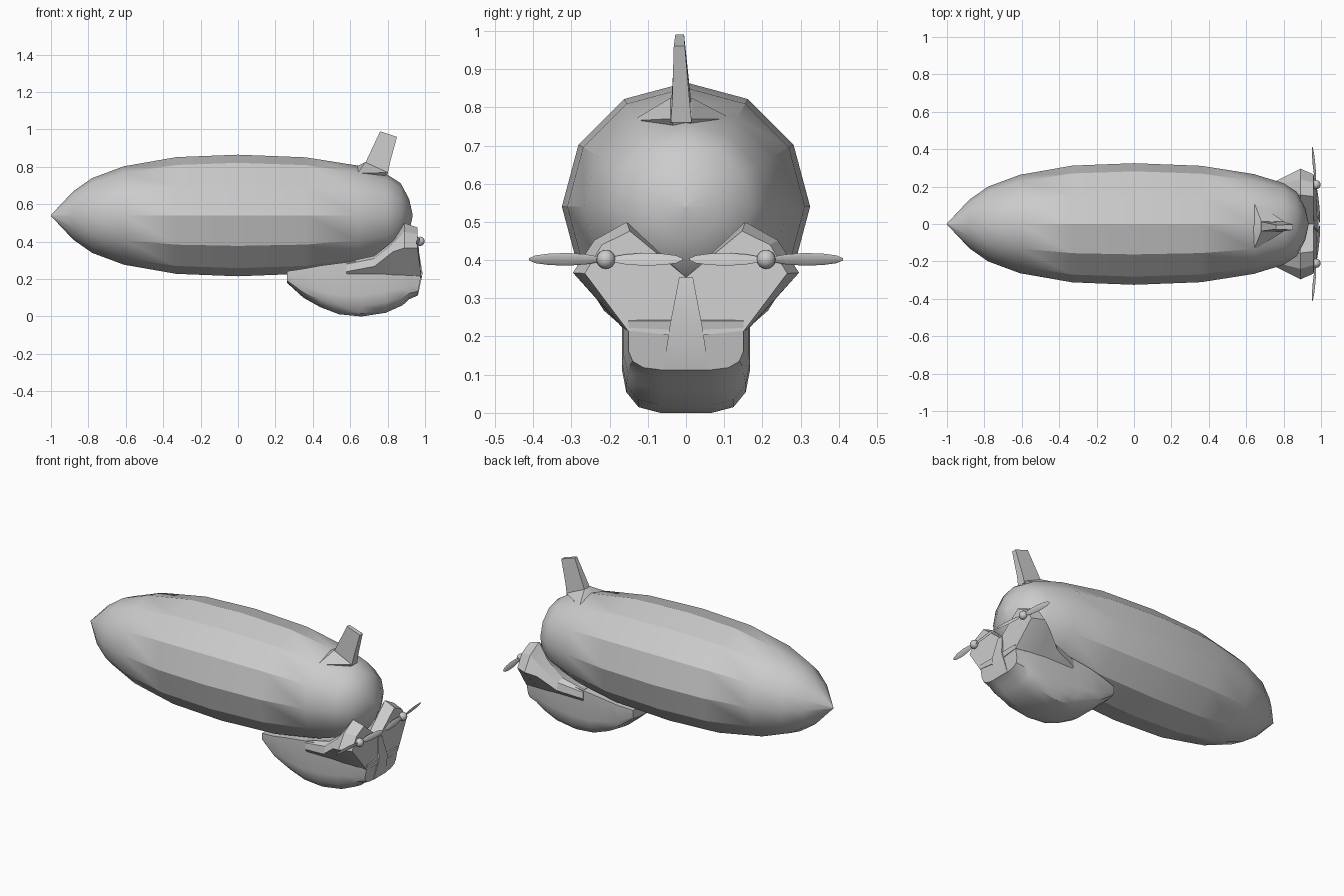
import bpy, bmesh
from math import sin, cos, pi, radians
from mathutils import Matrix, Vector

if "Cube" in bpy.data.objects:
    bpy.data.objects.remove(bpy.data.objects["Cube"])


def finish(name, bm, angle=30, mirror=False):
    bmesh.ops.remove_doubles(bm, verts=bm.verts, dist=1e-5)
    bmesh.ops.recalc_face_normals(bm, faces=bm.faces)
    mesh = bpy.data.meshes.new(name)
    bm.to_mesh(mesh)
    bm.free()
    ob = bpy.data.objects.new(name, mesh)
    bpy.context.collection.objects.link(ob)
    bpy.ops.object.select_all(action='DESELECT')
    ob.select_set(True)
    bpy.context.view_layer.objects.active = ob
    bpy.ops.object.shade_smooth_by_angle(angle=radians(angle))
    if mirror:
        m = ob.modifiers.new("mirror", 'MIRROR')
        m.use_axis = (False, True, False)
    return ob


def loft(bm, rings):
    """Skin a list of equal-length closed rings and cap both ends."""
    vs = [[bm.verts.new(p) for p in r] for r in rings]
    n = len(vs[0])
    for a, b in zip(vs, vs[1:]):
        for i in range(n):
            j = (i + 1) % n
            bm.faces.new((a[i], a[j], b[j], b[i]))
    bm.faces.new(vs[0])
    bm.faces.new(vs[-1])


def hull(bm, points):
    vs = [bm.verts.new(p) for p in points]
    bmesh.ops.convex_hull(bm, input=vs)


# Envelope: twelve-sided gas bag
SIDES, CZ = 12, 0.54
profile = [(-1, 0.003), (-0.88, 0.13), (-0.78, 0.2), (-0.61, 0.263), (-0.33, 0.312),
           (0, 0.325), (0.36, 0.311), (0.64, 0.267), (0.8, 0.218), (0.87, 0.172),
           (0.915, 0.088), (0.934, 0.003)]
bm = bmesh.new()
loft(bm, [[(x, r * cos(2 * pi * i / SIDES), CZ + r * sin(2 * pi * i / SIDES))
           for i in range(SIDES)] for x, r in profile])
finish("envelope", bm, 29)

# Tail fin, tapering upward
bm = bmesh.new()
loft(bm, [[(0.66, -0.04, 0.77), (0.66, 0.015, 0.77), (0.80, 0.015, 0.76), (0.80, -0.04, 0.76)],
          [(0.68, -0.038, 0.82), (0.68, 0.013, 0.82), (0.812, 0.009, 0.82), (0.812, -0.036, 0.82)],
          [(0.76, -0.028, 0.99), (0.76, -0.005, 0.99), (0.85, -0.003, 0.96), (0.85, -0.032, 0.96)]])
finish("tail_fin", bm)

# Flared root that blends the fin into the envelope
bm = bmesh.new()
hull(bm, [(0.64, 0.12, 0.77), (0.64, -0.14, 0.765), (0.64, -0.013, 0.805),
          (0.68, 0.015, 0.825), (0.68, -0.04, 0.825),
          (0.80, 0.015, 0.77), (0.80, -0.04, 0.77), (0.75, -0.013, 0.70)])
finish("fin_root", bm)

# Gondola: x, half width, bottom, top
stations = [(0.262, 0.14, 0.18, 0.242), (0.35, 0.158, 0.10, 0.255), (0.44, 0.166, 0.05, 0.272),
            (0.54, 0.168, 0.012, 0.285), (0.66, 0.168, 0.0, 0.30), (0.79, 0.168, 0.02, 0.315),
            (0.88, 0.163, 0.06, 0.30), (0.915, 0.158, 0.092, 0.27), (0.96, 0.15, 0.112, 0.24)]
section = [(0.4, 0), (0.74, 0.05), (0.93, 0.18), (1, 0.38), (1, 1)]
bm = bmesh.new()
rings = []
for x, w, zb, zt in stations:
    bulge = 0.022 if x == 0.96 else 0
    half = [(x + bulge * v, w * u, zb + v * (zt - zb)) for u, v in section]
    rings.append(half + [(px, -py, pz) for px, py, pz in reversed(half)])
loft(bm, rings)
finish("gondola", bm, 35)

# Central rear panel between the pods
bm = bmesh.new()
loft(bm, [[(xf, -w, z), (xf, w, z), (xr, w, z), (xr, -w, z)]
          for xf, xr, w, z in [(0.9, 0.962, 0.06, 0.112), (0.9, 0.987, 0.042, 0.23),
                               (0.85, 0.966, 0.018, 0.355)]])
finish("rear_panel", bm)

# Engine pods: six-point sections growing toward the rear
pod = [
    (0.58, [(0.10, 0.23), (0.166, 0.225), (0.172, 0.24), (0.172, 0.28), (0.16, 0.292), (0.10, 0.292)]),
    (0.73, [(0.08, 0.22), (0.166, 0.225), (0.215, 0.268), (0.20, 0.31), (0.16, 0.325), (0.05, 0.30)]),
    (0.83, [(0.05, 0.22), (0.164, 0.22), (0.265, 0.347), (0.225, 0.39), (0.155, 0.405), (0.02, 0.33)]),
    (0.89, [(0.0, 0.20), (0.161, 0.22), (0.296, 0.367), (0.24, 0.452), (0.155, 0.50), (0.0, 0.355)]),
    (0.96, [(0.0, 0.20), (0.152, 0.215), (0.265, 0.365), (0.22, 0.44), (0.147, 0.476), (0.0, 0.355)])]
bm = bmesh.new()
loft(bm, [[(x + (0.02 if x == 0.96 and i < 2 else 0), y, z) for i, (y, z) in enumerate(pts)]
          for x, pts in pod])
finish("engine_pod", bm, 25, mirror=True)

# Propellers: two thin oval blades and a round hub, toed slightly outward
place = Matrix.Translation((0.973, 0.21, 0.402)) @ Matrix.Rotation(radians(5.5), 4, 'Z')
bm = bmesh.new()
bmesh.ops.create_uvsphere(bm, u_segments=12, v_segments=8, radius=0.025, matrix=place)
for side in (1, -1):
    rings = []
    for r, c in [(0.015, 0.007), (0.05, 0.014), (0.1, 0.018), (0.15, 0.016), (0.185, 0.011), (0.202, 0.003)]:
        pitch = Matrix.Rotation(side * radians(22), 3, 'Y')
        ring = []
        for k in range(8):
            a = 2 * pi * k / 8
            p = pitch @ Vector((0.2 * c * cos(a), 0, c * sin(a)))
            ring.append(place @ (p + Vector((0, side * r, 0))))
        rings.append(ring)
    loft(bm, rings)
finish("propeller", bm, 40, mirror=True)
